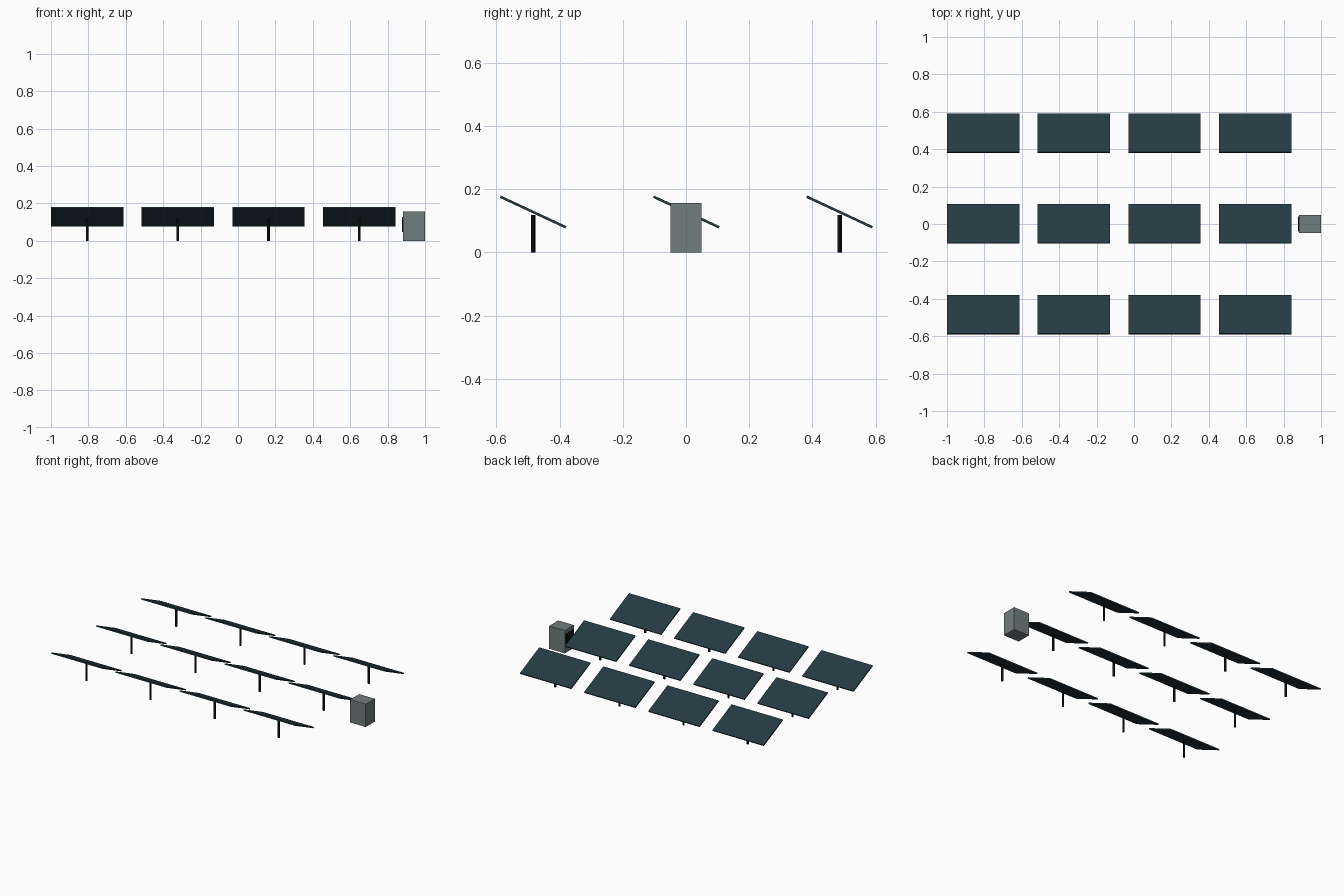
import bpy
import math

cube = bpy.data.objects.get("Cube")
if cube:
    bpy.data.objects.remove(cube, do_unlink=True)


def make_material(name, rgb):
    mat = bpy.data.materials.new(name)
    mat.use_nodes = True
    color = (*rgb, 1.0)
    mat.diffuse_color = color
    mat.node_tree.nodes["Principled BSDF"].inputs["Base Color"].default_value = color
    return mat


panel_blue = make_material("dark panel blue", (0.019, 0.043, 0.055))
post_black = make_material("post black", (0.004, 0.004, 0.004))
cabinet_grey = make_material("cabinet grey", (0.165, 0.205, 0.205))


def add_box(name, center, size, mat, tilt=0.0):
    bpy.ops.mesh.primitive_cube_add(size=1, location=center)
    obj = bpy.context.object
    obj.name = name
    obj.scale = size
    bpy.ops.object.transform_apply(location=False, rotation=False, scale=True)
    obj.rotation_euler.x = tilt
    obj.data.materials.append(mat)
    return obj


def add_post(name, x, y, height):
    bpy.ops.mesh.primitive_cylinder_add(
        vertices=12, radius=0.007, depth=height, location=(x, y, height / 2))
    obj = bpy.context.object
    obj.name = name
    obj.data.materials.append(post_black)
    bpy.ops.object.shade_smooth_by_angle()


# Grid of tilted panels, each on a single post
spacing = 0.485
for row in range(3):
    for col in range(4):
        x = -0.807 + col * spacing
        y = (row - 1) * spacing + 0.001
        tag = f"{row + 1}_{col + 1}"
        add_box(f"panel_{tag}", (x, y, 0.128), (0.387, 0.229, 0.008),
                panel_blue, -math.radians(25))
        add_post(f"post_{tag}", x, y, 0.118)

# Equipment cabinet with a dark door facing the panels
add_box("cabinet", (0.941, 0, 0.078), (0.118, 0.098, 0.156), cabinet_grey)
add_box("cabinet_door", (0.88, 0, 0.087), (0.005, 0.08, 0.082), post_black)
